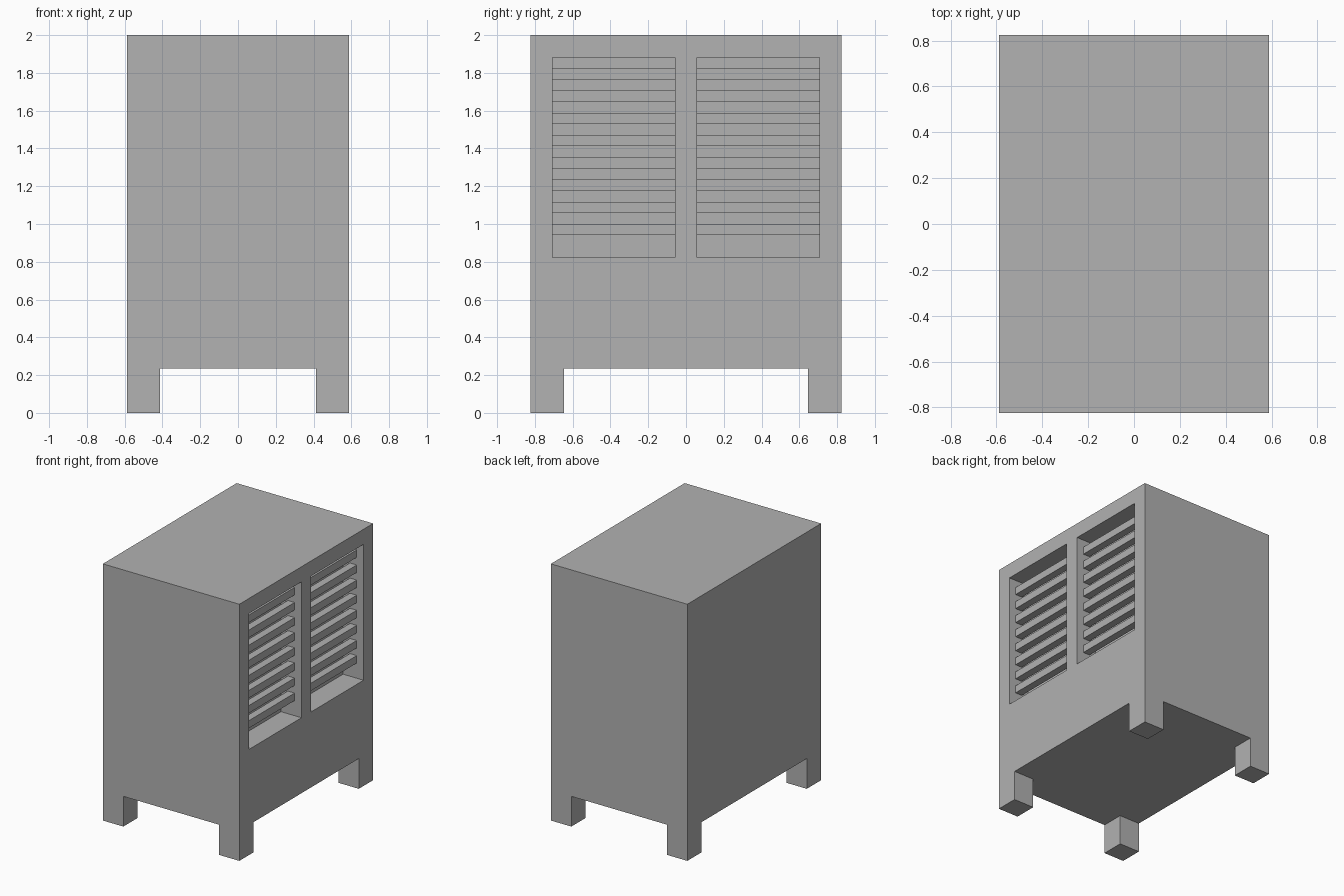
import bpy
import bmesh
from mathutils import Vector

cube = bpy.data.objects.get("Cube")
if cube:
    bpy.data.objects.remove(cube, do_unlink=True)

U = 1 / 17  # design module: every size is a whole number of these

grey = bpy.data.materials.new("plain grey")
grey.use_nodes = True
grey.diffuse_color = (0.445, 0.445, 0.445, 1)
grey.node_tree.nodes["Principled BSDF"].inputs["Base Color"].default_value = grey.diffuse_color


def box(name, low, high):
    """Box between two corners given in modules."""
    low, high = Vector(low) * U, Vector(high) * U
    bm = bmesh.new()
    bmesh.ops.create_cube(bm, size=1)
    bmesh.ops.scale(bm, vec=high - low, verts=bm.verts)
    bmesh.ops.translate(bm, vec=(low + high) / 2, verts=bm.verts)
    mesh = bpy.data.meshes.new(name)
    bm.to_mesh(mesh)
    bm.free()
    mesh.materials.append(grey)
    obj = bpy.data.objects.new(name, mesh)
    bpy.context.collection.objects.link(obj)
    return obj


def carve(target, low, high):
    """Cut a box out of the target and discard the cutter."""
    cutter = box("cutter", low, high)
    cutter.hide_render = True
    mod = target.modifiers.new("carve", "BOOLEAN")
    mod.operation = "DIFFERENCE"
    mod.solver = "EXACT"
    mod.object = cutter
    bpy.context.view_layer.objects.active = target
    bpy.ops.object.modifier_apply(modifier=mod.name)
    bpy.data.objects.remove(cutter, do_unlink=True)


# Cabinet block, with the space between the four legs cut away
cabinet = box("cabinet", (-10, -14, 0), (10, 14, 34))
carve(cabinet, (-12, -11, -2), (12, 11, 4))
carve(cabinet, (-7, -16, -2), (7, 16, 4))

# Two vent recesses in the left side, each with eight horizontal slats
for label, y0, y1 in (("front", -12, -1), ("back", 1, 12)):
    carve(cabinet, (7, y0, 14), (12, y1, 32))
    for i in range(8):
        z = 16 + 2 * i
        box(f"{label}_vent_slat_{i + 1}", (8, y0, z), (9, y1, z + 1))
